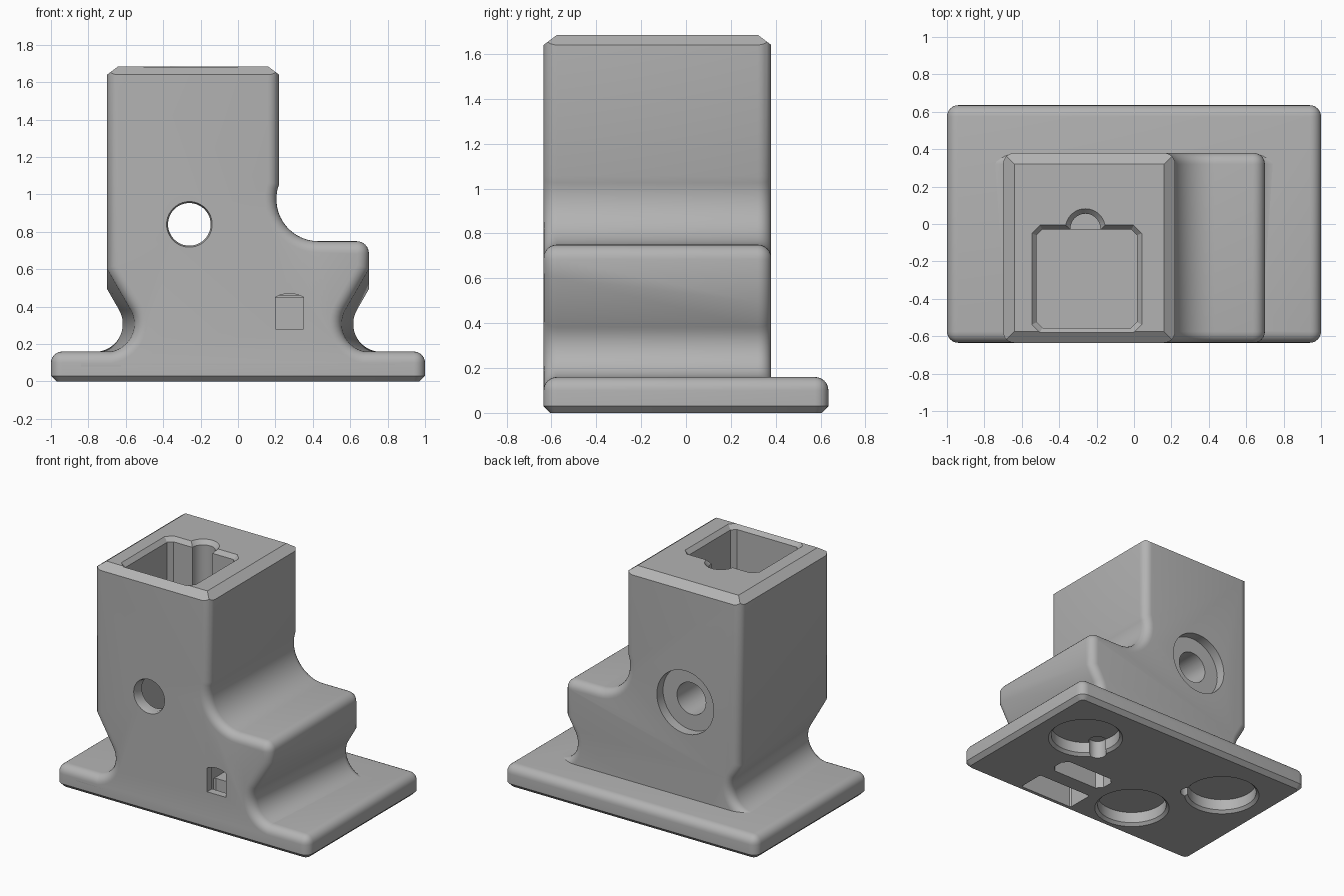
import bpy, bmesh
from math import sin, cos, pi, radians, sqrt

cube = bpy.data.objects.get("Cube")
if cube:
    bpy.data.objects.remove(cube, do_unlink=True)

grey = bpy.data.materials.new("matte grey")
grey.use_nodes = True
COLOR = (0.45, 0.45, 0.45, 1)
grey.diffuse_color = COLOR
grey.node_tree.nodes["Principled BSDF"].inputs["Base Color"].default_value = COLOR

FRONT, BACK, R = -0.635, 0.38, 0.06


def add_object(name, bm):
    bmesh.ops.recalc_face_normals(bm, faces=bm.faces)
    mesh = bpy.data.meshes.new(name)
    bm.to_mesh(mesh)
    bm.free()
    mesh.materials.append(grey)
    ob = bpy.data.objects.new(name, mesh)
    bpy.context.collection.objects.link(ob)
    return ob


def loft(rings):
    """Closed solid through rings that share a point count."""
    bm = bmesh.new()
    loops = [[bm.verts.new(p) for p in ring] for ring in rings]
    n = len(loops[0])
    for a, b in zip(loops, loops[1:]):
        for i in range(n):
            j = (i + 1) % n
            bm.faces.new((a[i], a[j], b[j], b[i]))
    bm.faces.new(loops[0])
    bm.faces.new(loops[-1])
    return bm


def arc(cx, cz, r, start, end, steps):
    angles = [radians(start + (end - start) * i / steps) for i in range(steps + 1)]
    return [(cx + r * cos(a), cz + r * sin(a)) for a in angles]


def inset(points, d):
    """Move a clockwise outline inward by d."""
    def normal(p, q):
        dx, dz = q[0] - p[0], q[1] - p[1]
        length = sqrt(dx * dx + dz * dz)
        return dz / length, -dx / length
    out = []
    for i, p in enumerate(points):
        a = normal(points[i - 1], p)
        b = normal(p, points[(i + 1) % len(points)])
        k = d / (1 + a[0] * b[0] + a[1] * b[1])
        out.append((p[0] + (a[0] + b[0]) * k, p[1] + (a[1] + b[1]) * k))
    return out


# Body: stepped outline whose waist widens toward the back, with round rims
def outline(spread):
    waist = [(0.70, 0.383 + (0.13 - spread) * sqrt(3))]
    waist += arc(0.70 + spread, 0.308, 0.15, 150, 270, 14)
    waist += [(0.9, 0.158), (0.9, 0.02)]
    step = [(0.22, 1.8)] + arc(0.43, 0.975, 0.225, 159, 270, 14)
    step += arc(0.635, 0.685, 0.065, 90, 0, 6)
    left = [(-x, z) for x, z in reversed(waist)]
    return step + waist + left + [(-0.70, 1.8)]


def section(y, d):
    spread = 0.07 * (y - FRONT) / (BACK - FRONT)
    return [(x, y, z) for x, z in inset(outline(spread), d)]


turns = [i * pi / 12 for i in range(7)]
rings = [section(FRONT + R * (1 - sin(t)), R * (1 - cos(t))) for t in reversed(turns)]
rings += [section(BACK - R * (1 - sin(t)), R * (1 - cos(t))) for t in turns]
bm = loft(rings)
# flat top and its four chamfers
planes = [((0, 0, 1.685), (0, 0, 1)),
          ((0.22, 0, 1.64), (0.045, 0, 0.06)), ((-0.70, 0, 1.64), (-0.045, 0, 0.06)),
          ((0, BACK, 1.64), (0, 0.045, 0.06)), ((0, FRONT, 1.64), (0, -0.045, 0.06))]
for co, no in planes:
    bmesh.ops.bisect_plane(bm, geom=bm.verts[:] + bm.edges[:] + bm.faces[:],
                           plane_co=co, plane_no=no, clear_outer=True)
    bmesh.ops.holes_fill(bm, edges=[e for e in bm.edges if e.is_boundary], sides=0)
body = add_object("body", bm)

# Base plate: rounded above, chamfered below
bm = bmesh.new()
bmesh.ops.create_cube(bm, size=1)
for v in bm.verts:
    v.co = (v.co.x * 2, v.co.y * 1.27, (v.co.z + 0.5) * 0.16)
rounded = [e for e in bm.edges if max(v.co.z for v in e.verts) > 0.1]
bmesh.ops.bevel(bm, geom=rounded, offset=R, segments=6, profile=0.5, affect='EDGES')
under = [e for e in bm.edges if all(v.co.z < 0.001 for v in e.verts)]
bmesh.ops.bevel(bm, geom=under, offset=0.03, segments=1, affect='EDGES')
base = add_object("base_plate", bm)

cutters = []


def cutter(name, rings):
    ob = add_object(name, loft(rings))
    ob.hide_render = True
    cutters.append(ob)


def circle(cx, cy, r, n=48):
    return [(cx + r * cos(2 * pi * i / n), cy + r * sin(2 * pi * i / n)) for i in range(n)]


def rect(x0, x1, y0, y1, c):
    """Rectangle with cut corners."""
    return [(x0 + c, y0), (x1 - c, y0), (x1, y0 + c), (x1, y1 - c),
            (x1 - c, y1), (x0 + c, y1), (x0, y1 - c), (x0, y0 + c)]


def level(points, z):
    return [(x, y, z) for x, y in points]


# Square socket with a flared mouth
wide, slim = rect(-0.56, 0.055, -0.595, 0.005, 0.05), rect(-0.52, 0.015, -0.555, -0.03, 0.03)
cutter("socket_cutter", [level(wide, 1.7), level(slim, 1.655), level(slim, 0.2)])

# Round channel behind the socket
cutter("channel_cutter", [level(circle(-0.26, -0.025, r), z)
                          for r, z in ((0.12, 1.7), (0.08, 1.655), (0.08, 0.72))])

# Bolt hole with a front lip and a wide recess at the back
cutter("bolt_hole_cutter", [[(x, y, z) for x, z in circle(-0.26, 0.84, r)]
                            for r, y in ((0.13, -0.66), (0.114, -0.61), (0.114, 0.31),
                                         (0.225, 0.31), (0.225, 0.45))])

# Round pockets underneath, two of them with a pry notch
for i, (x, y) in enumerate(((0.61, 0.21), (-0.61, 0.21), (-0.25, -0.32))):
    cutter(f"pocket_cutter_{i}", [level(circle(x, y, r), z)
                                  for r, z in ((0.275, -0.02), (0.235, 0.02), (0.235, 0.1))])
for side in (-1, 1):
    cutter(f"notch_cutter_{side}", [level(circle(side * 0.41, 0.1, 0.06, 24), z)
                                    for z in (-0.02, 0.13)])

# Strap tunnel: two slots underneath, joined above a bar, and a front window
for name, y0, y1, z0, z1, c in (("front_slot", -0.58, -0.38, -0.05, 0.46, 0.01),
                                ("rear_slot", -0.27, -0.11, -0.05, 0.455, 0.04),
                                ("tunnel", -0.45, -0.2, 0.25, 0.45, 0.01)):
    shape = rect(0.08, 0.52, y0, y1, c)
    cutter(name + "_cutter", [level(shape, z0), level(shape, z1)])
window = [(0.2, 0.28), (0.35, 0.28)] + arc(0.275, 0.31, 0.16, 62, 118, 6)
cutter("window_cutter", [[(x, y, z) for x, z in window] for y in (-0.7, -0.5)])

# Apply the cuts and shade
for ob in (body, base):
    bpy.ops.object.select_all(action='DESELECT')
    ob.select_set(True)
    bpy.context.view_layer.objects.active = ob
    for c in cutters:
        mod = ob.modifiers.new(c.name, 'BOOLEAN')
        mod.operation = 'DIFFERENCE'
        mod.solver = 'EXACT'
        mod.object = c
        bpy.ops.object.modifier_apply(modifier=mod.name)
    bpy.ops.object.shade_smooth_by_angle(angle=radians(30))
for c in cutters:
    bpy.data.objects.remove(c, do_unlink=True)
